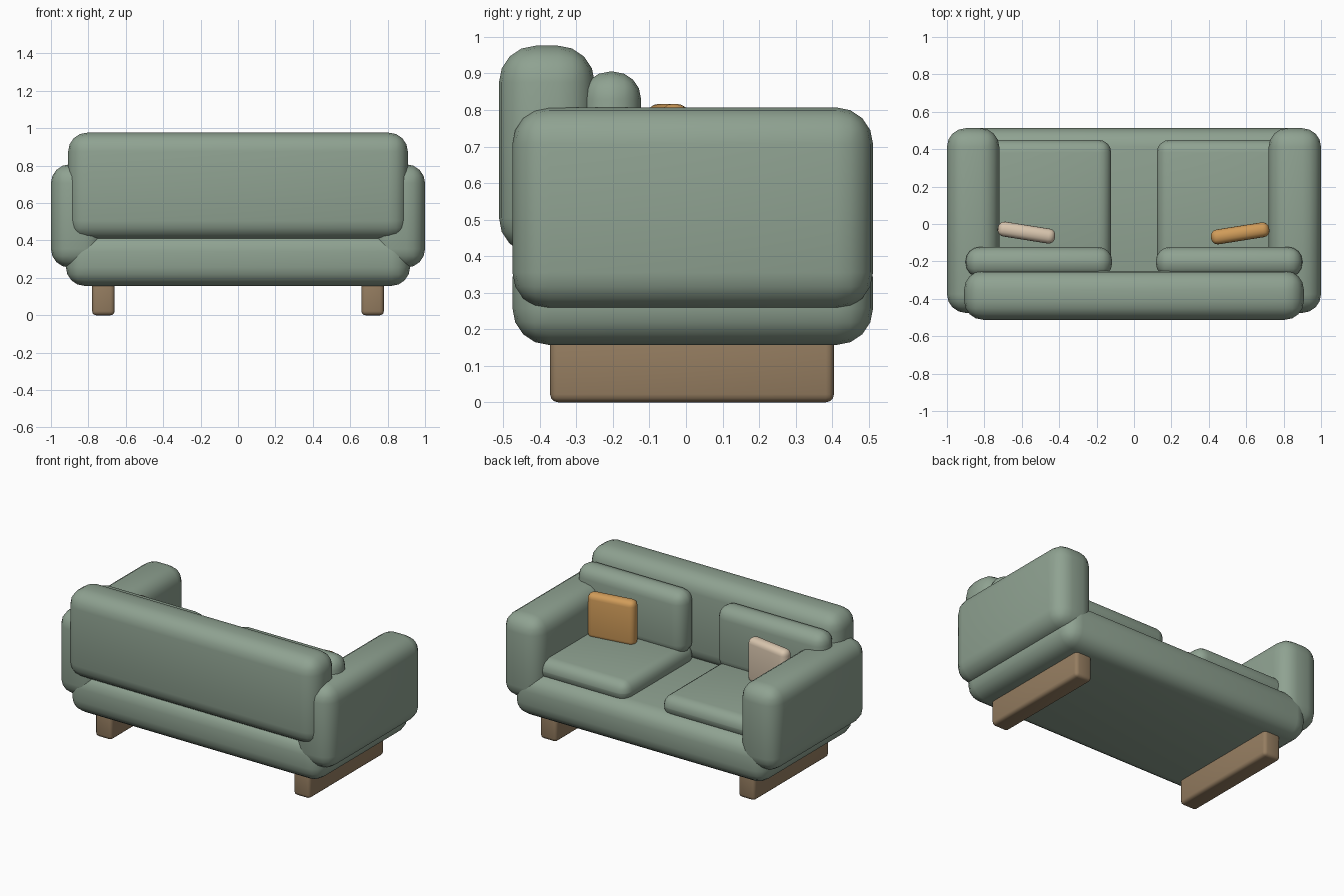
import bpy, math

if "Cube" in bpy.data.objects:
    bpy.data.objects.remove(bpy.data.objects["Cube"])


def material(name, rgb):
    m = bpy.data.materials.new(name)
    m.diffuse_color = (*rgb, 1)
    m.use_nodes = True
    m.node_tree.nodes["Principled BSDF"].inputs["Base Color"].default_value = m.diffuse_color
    return m


SAGE = material("sage fabric", (0.275, 0.362, 0.285))
WOOD = material("brown wood", (0.30, 0.205, 0.118))
ORANGE = material("ochre fabric", (0.63, 0.33, 0.10))
BEIGE = material("beige fabric", (0.70, 0.57, 0.43))


def soft_box(name, x, y, z, bevel, mat, turn=0, segments=4):
    """Rounded box from (min, max) ranges, turned about z (degrees)."""
    bpy.ops.mesh.primitive_cube_add(size=1)
    o = bpy.context.object
    o.name = name
    o.scale = [b - a for a, b in (x, y, z)]
    bpy.ops.object.transform_apply(location=False, rotation=False, scale=True)
    o.location = [(a + b) / 2 for a, b in (x, y, z)]
    o.rotation_euler.z = math.radians(turn)
    mod = o.modifiers.new("bevel", 'BEVEL')
    mod.width = bevel
    mod.segments = segments
    bpy.ops.object.modifier_apply(modifier=mod.name)
    bpy.ops.object.shade_smooth_by_angle(angle=math.radians(40))
    o.data.materials.append(mat)
    return o


# Body of the sofa
soft_box("base", (-0.92, 0.92), (-0.475, 0.512), (0.157, 0.44), 0.1, SAGE)
soft_box("backrest", (-0.908, 0.908), (-0.512, -0.25), (0.405, 0.976), 0.1, SAGE)

# Mirrored parts: arms, cushions and runner legs
for side, s in (("left", -1), ("right", 1)):
    def span(a, b):
        return tuple(sorted((s * a, s * b)))
    soft_box(side + "_arm", span(0.72, 1.0), (-0.475, 0.512), (0.255, 0.807), 0.1, SAGE)
    soft_box(side + "_seat_cushion", span(0.122, 0.9), (-0.285, 0.45), (0.40, 0.54), 0.068, SAGE)
    soft_box(side + "_back_cushion", span(0.117, 0.9), (-0.285, -0.123), (0.49, 0.905), 0.075, SAGE)
    soft_box(side + "_leg", span(0.66, 0.78), (-0.372, 0.405), (0, 0.2), 0.022, WOOD, segments=3)

# Loose pillows, slightly turned
soft_box("beige_pillow", (-0.73, -0.42), (-0.086, -0.006), (0.52, 0.815), 0.035, BEIGE, turn=-9)
soft_box("ochre_pillow", (0.41, 0.725), (-0.09, -0.01), (0.52, 0.817), 0.035, ORANGE, turn=9)
